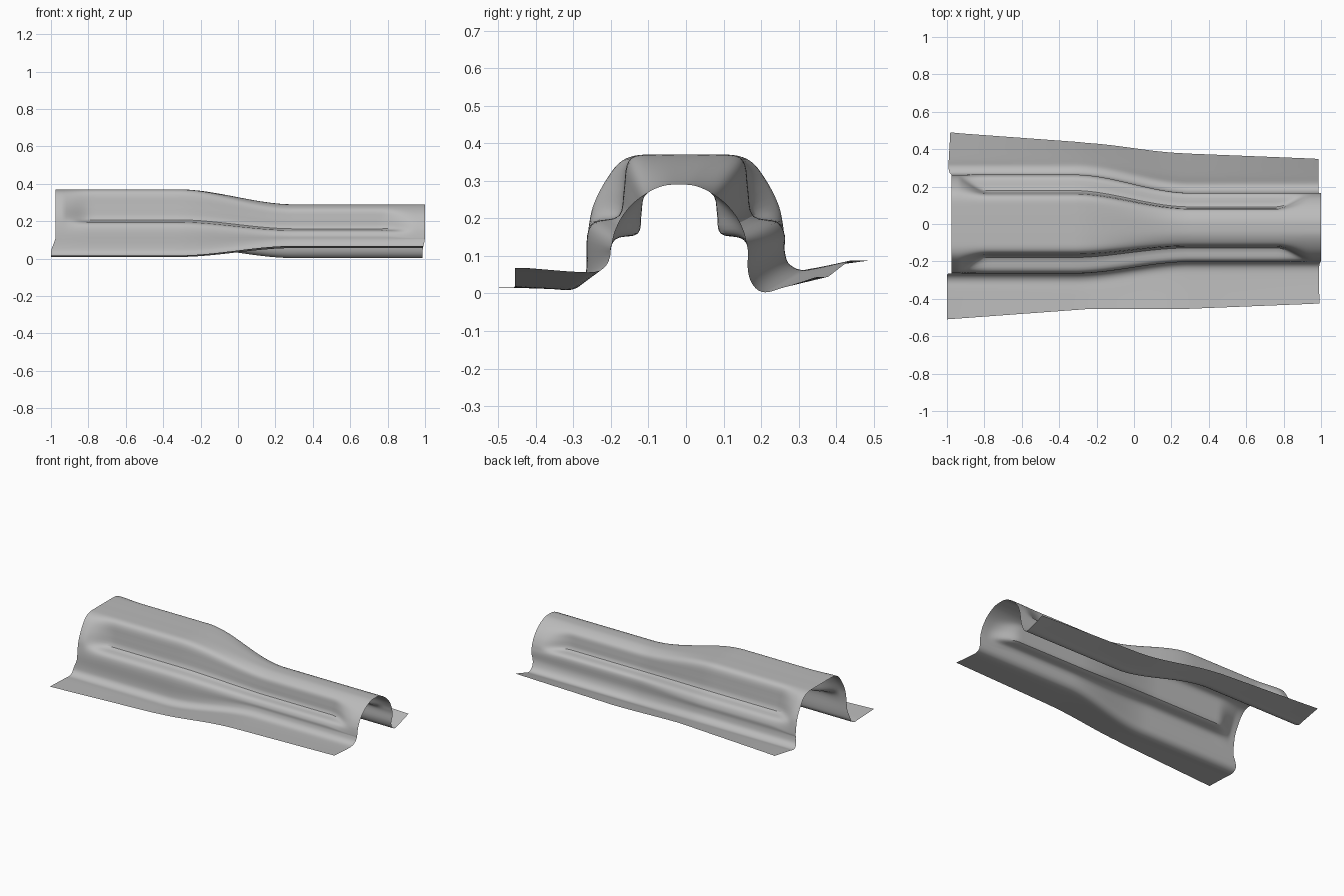
import bpy
import bmesh
from mathutils import Vector

cube = bpy.data.objects.get("Cube")
if cube:
    bpy.data.objects.remove(cube, do_unlink=True)

# Half arches from crown to wall, as fractions of half width and height
PLAIN_WIDE = [(0, 1), (.3, 1), (.53, .99), (.69, .93), (.84, .78), (.94, .63), (.98, .5), (1, .37)]
STEP_WIDE = [(0, 1), (.3, 1), (.51, .99), (.6, .92), (.63, .74), (.68, .56), (.92, .515), (1, .42)]
PLAIN_SLIM = [(0, 1), (.22, .99), (.45, .93), (.67, .83), (.84, .7), (.94, .57), (.98, .47), (1, .38)]
STEP_SLIM = [(0, 1), (.22, .99), (.42, .94), (.52, .87), (.55, .73), (.6, .55), (.9, .51), (1, .43)]

# Foot and flange of each side, from wall to outer edge (y, z)
FOOT_WIDE = {-1: [(-.265, .07), (-.274, .03), (-.305, .01), (-.36, .012), (-.455, .017)],
             1: [(.262, .12), (.272, .082), (.305, .063), (.35, .069), (.435, .088)]}
FOOT_SLIM = {-1: [(-.202, .1), (-.213, .074), (-.24, .058), (-.3, .058), (-.455, .068)],
             1: [(.165, .06), (.18, .02), (.21, .003), (.26, .016), (.378, .044)]}


def smooth(a, b, x):
    t = min(1, max(0, (x - a) / (b - a)))
    return t * t * (3 - 2 * t)


def blend(p, q, t):
    return [Vector(a).lerp(Vector(b), t) for a, b in zip(p, q)]


def spline(points, steps):
    """Rounded curve through the section points."""
    ext = [2 * points[0] - points[1]] + points + [2 * points[-1] - points[-2]]
    out = []
    for a, b, c, d in zip(ext, ext[1:], ext[2:], ext[3:]):
        for i in range(steps):
            t = i / steps
            out.append(b + .5 * t * (c - a + t * (2 * a - 5 * b + 4 * c - d
                                                  + t * (3 * (b - c) + d - a))))
    return out + [points[-1]]


def section(x):
    slim = smooth(-.32, .3, x)
    bead = smooth(-.96, -.78, x) * (1 - smooth(.76, .95, x))
    half = blend(blend(PLAIN_WIDE, STEP_WIDE, bead), blend(PLAIN_SLIM, STEP_SLIM, bead), slim)
    width = .263 + (.183 - .263) * slim
    height = .37 + (.29 - .37) * slim
    centre = -.018 * slim
    # the flanges narrow steadily along the length
    spread = .073 * max(0, -x - .25) - .04 * max(0, x - .25)
    sides = {}
    for s in (-1, 1):
        arch = [Vector((centre + s * u * width, v * height)) for u, v in half]
        foot = blend(FOOT_WIDE[s], FOOT_SLIM[s], slim)
        foot[-1].x += s * spread
        sides[s] = arch + foot
    return spline(sides[-1][:0:-1] + sides[1], 4)


# Pressed sheet, lofted along its length
bm = bmesh.new()
rows = []
STATIONS = 100
for i in range(STATIONS + 1):
    x = -1 + 2 * i / STATIONS
    row = []
    for y, z in section(x):
        rise = smooth(.03, .12, z)
        shift = .025 * rise * smooth(-.9, -1, x) if x < 0 else -.014 * (1 - rise) * smooth(.9, 1, x)
        row.append(bm.verts.new((x + shift, y, z)))
    rows.append(row)
for r, q in zip(rows, rows[1:]):
    for j in range(len(r) - 1):
        bm.faces.new((r[j], q[j], q[j + 1], r[j + 1]))

mesh = bpy.data.meshes.new("tunnel_panel")
bm.to_mesh(mesh)
bm.free()
panel = bpy.data.objects.new("tunnel_panel", mesh)
bpy.context.collection.objects.link(panel)

# Plain grey metal
grey = bpy.data.materials.new("sheet_grey")
grey.use_nodes = True
colour = (.5, .5, .5, 1)
grey.diffuse_color = colour
grey.node_tree.nodes["Principled BSDF"].inputs["Base Color"].default_value = colour
mesh.materials.append(grey)

bpy.context.view_layer.objects.active = panel
panel.select_set(True)
bpy.ops.object.shade_smooth_by_angle()
